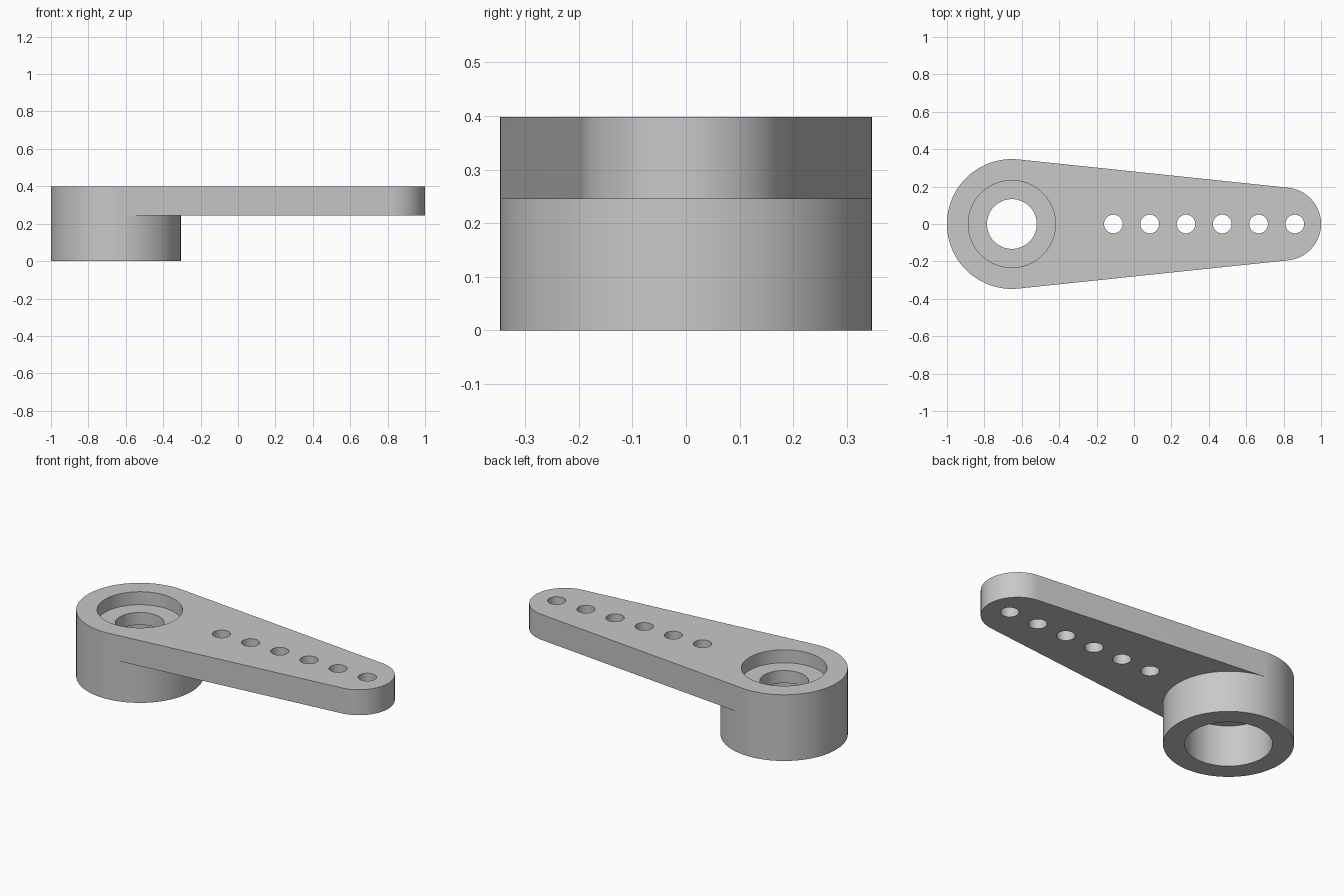
import bpy
import bmesh
from math import cos, sin, asin, pi, radians
from mathutils import Matrix, Vector

cube = bpy.data.objects.get("Cube")
if cube:
    bpy.data.objects.remove(cube, do_unlink=True)

HUB_X, HUB_R = -0.653, 0.347
TIP_X, TIP_R = 0.805, 0.195
ARM_Z, TOP_Z = 0.245, 0.398

grey = bpy.data.materials.new("light_grey")
grey.use_nodes = True
grey.diffuse_color = (0.58, 0.58, 0.58, 1)
grey.node_tree.nodes["Principled BSDF"].inputs["Base Color"].default_value = grey.diffuse_color


def make_object(name, bm):
    bmesh.ops.recalc_face_normals(bm, faces=bm.faces)
    mesh = bpy.data.meshes.new(name)
    bm.to_mesh(mesh)
    bm.free()
    mesh.materials.append(grey)
    obj = bpy.data.objects.new(name, mesh)
    bpy.context.collection.objects.link(obj)
    return obj


def arc(cx, r, start, end, steps):
    angles = [start + (end - start) * i / steps for i in range(steps + 1)]
    return [(cx + r * cos(a), r * sin(a)) for a in angles]


# Outline: two round ends joined by tangent lines
tangent = pi / 2 - asin((HUB_R - TIP_R) / (TIP_X - HUB_X))
outer = arc(HUB_X, HUB_R, tangent, 2 * pi - tangent, 72)
inner = arc(HUB_X, HUB_R, -tangent, tangent, 60)[1:-1]
tip = arc(TIP_X, TIP_R, -tangent, tangent, 48)

# Body: thin tapered arm with the hub hanging below its wide end
bm = bmesh.new()


def ring(points, z):
    return [bm.verts.new((x, y, z)) for x, y in points]


def wall(low, high):
    for i in range(len(low) - 1):
        bm.faces.new((low[i], low[i + 1], high[i + 1], high[i]))


outer_floor, outer_mid, outer_top = (ring(outer, z) for z in (0, ARM_Z, TOP_Z))
inner_floor, inner_mid = (ring(inner, z) for z in (0, ARM_Z))
tip_mid, tip_top = (ring(tip, z) for z in (ARM_Z, TOP_Z))

wall(outer_floor, outer_mid)
wall([outer_floor[-1]] + inner_floor + [outer_floor[0]],
     [outer_mid[-1]] + inner_mid + [outer_mid[0]])
wall(outer_mid, outer_top)
wall([outer_mid[-1]] + tip_mid + [outer_mid[0]],
     [outer_top[-1]] + tip_top + [outer_top[0]])
bm.faces.new(outer_floor + inner_floor)
bm.faces.new(outer_top + tip_top)
bm.faces.new([outer_mid[-1]] + tip_mid + [outer_mid[0]] + inner_mid[::-1])
body = make_object("servo_arm", bm)

# Cutter: stepped hub bore, turned from a profile, and a row of small holes
bm = bmesh.new()
profile = [(0, -0.1), (0.233, -0.1), (0.233, ARM_Z), (0.133, ARM_Z),
           (0.133, 0.32), (0.233, 0.32), (0.233, 0.5), (0, 0.5)]
verts = [bm.verts.new((HUB_X + r, 0, z)) for r, z in profile]
edges = [bm.edges.new(pair) for pair in zip(verts, verts[1:])]
bmesh.ops.spin(bm, geom=verts + edges, cent=(HUB_X, 0, 0), axis=(0, 0, 1),
               angle=2 * pi, steps=72, use_merge=True)
bmesh.ops.remove_doubles(bm, verts=bm.verts, dist=0.0001)
for i in range(6):
    bmesh.ops.create_cone(bm, cap_ends=True, segments=32, radius1=0.05, radius2=0.05,
                          depth=0.4,
                          matrix=Matrix.Translation(Vector((-0.11 + 0.194 * i, 0, 0.32))))
cutter = make_object("hole_cutter", bm)
cutter.hide_render = True

# Cut the holes, then smooth the round walls
cut = body.modifiers.new("holes", 'BOOLEAN')
cut.operation = 'DIFFERENCE'
cut.solver = 'EXACT'
cut.object = cutter
bpy.ops.object.select_all(action='DESELECT')
body.select_set(True)
bpy.context.view_layer.objects.active = body
bpy.ops.object.modifier_apply(modifier=cut.name)
bpy.data.objects.remove(cutter, do_unlink=True)
bpy.ops.object.shade_smooth_by_angle(angle=radians(30))
